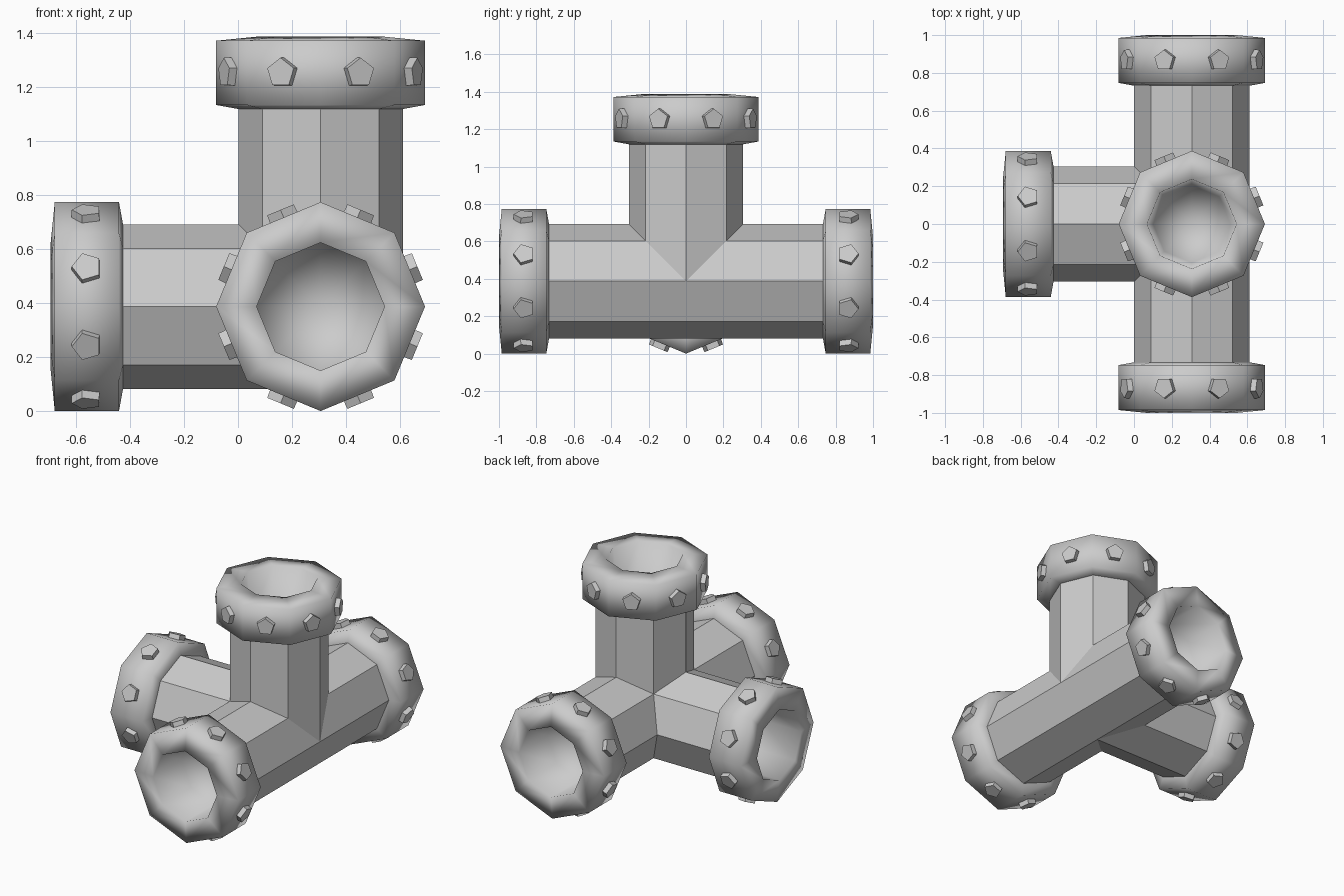
import bpy, bmesh
from math import pi, cos, sin
from mathutils import Vector, Matrix

if "Cube" in bpy.data.objects:
    bpy.data.objects.remove(bpy.data.objects["Cube"])

CENTRE = Vector((0.306, 0, 0.387))
ARMS = {"front": Vector((0, -1, 0)), "back": Vector((0, 1, 0)),
        "left": Vector((-1, 0, 0)), "top": Vector((0, 0, 1))}
R_PIPE, R_FLANGE = 0.305, 0.387


def finish(name, bm):
    """Turn a bmesh into an object, smoothing only shallow edges."""
    for f in bm.faces:
        f.smooth = True
    for e in bm.edges:
        e.smooth = e.calc_face_angle(0) < 0.5
    me = bpy.data.meshes.new(name)
    bm.to_mesh(me)
    bm.free()
    ob = bpy.data.objects.new(name, me)
    ob.location = CENTRE
    bpy.context.collection.objects.link(ob)
    return ob


def lathe(bm, profile, rot, sides=8):
    """Revolve (radius, distance) points around the arm axis."""
    rings = []
    for r, t in profile:
        if r == 0:
            rings.append([bm.verts.new(rot @ Vector((0, 0, t)))] * sides)
        else:
            rings.append([bm.verts.new(rot @ Vector((r * cos(2 * pi * i / sides),
                                                     r * sin(2 * pi * i / sides), t)))
                          for i in range(sides)])
    for a, b in zip(rings, rings[1:]):
        for i in range(sides):
            j = (i + 1) % sides
            vs = [a[i], a[j], b[j], b[i]]
            bm.faces.new(list(dict.fromkeys(vs)))


# Pipe body: four octagonal arms mitred against each other
body = bmesh.new()
for d in ARMS.values():
    rot = d.to_track_quat('Z', 'Y').to_matrix()
    arm = bmesh.new()
    lathe(arm, [(R_PIPE, -0.5), (R_PIPE, 0.735)], rot)
    for other in ARMS.values():
        if other != d:
            bmesh.ops.bisect_plane(arm, geom=arm.verts[:] + arm.edges[:] + arm.faces[:],
                                   dist=1e-5, plane_co=(0, 0, 0),
                                   plane_no=(d - other), clear_inner=True)
    tmp = bpy.data.meshes.new("tmp")
    arm.to_mesh(tmp)
    arm.free()
    body.from_mesh(tmp)
    bpy.data.meshes.remove(tmp)
bmesh.ops.remove_doubles(body, verts=body.verts[:], dist=1e-4)
finish("pipe_body", body)

for name, d in ARMS.items():
    rot = d.to_track_quat('Z', 'Y').to_matrix()

    # Flange with recessed opening and shallow bowl at its bottom
    r_in = 0.205 if name == "top" else 0.237
    bm = bmesh.new()
    lathe(bm, [(R_PIPE, 0.732), (R_FLANGE, 0.747), (R_FLANGE, 0.985), (0.237, 1.0),
               (r_in, 0.70), (0, 0.60)], rot)
    finish(name + "_flange", bm)

    # Five-sided bolt heads, one on each flange side
    bm = bmesh.new()
    for i in range(8):
        turn = Matrix.Rotation((i + 0.5) * pi / 4, 4, 'Z')
        place = (rot.to_4x4() @ turn @ Matrix.Translation((0.367, 0, 0.866))
                 @ Matrix.Rotation(pi / 2, 4, 'Y'))
        place = place @ Matrix.Rotation(pi / 2, 4, 'Z')
        bmesh.ops.create_cone(bm, cap_ends=True, segments=5, radius1=0.058,
                              radius2=0.056, depth=0.042, matrix=place)
    finish(name + "_bolts", bm)
